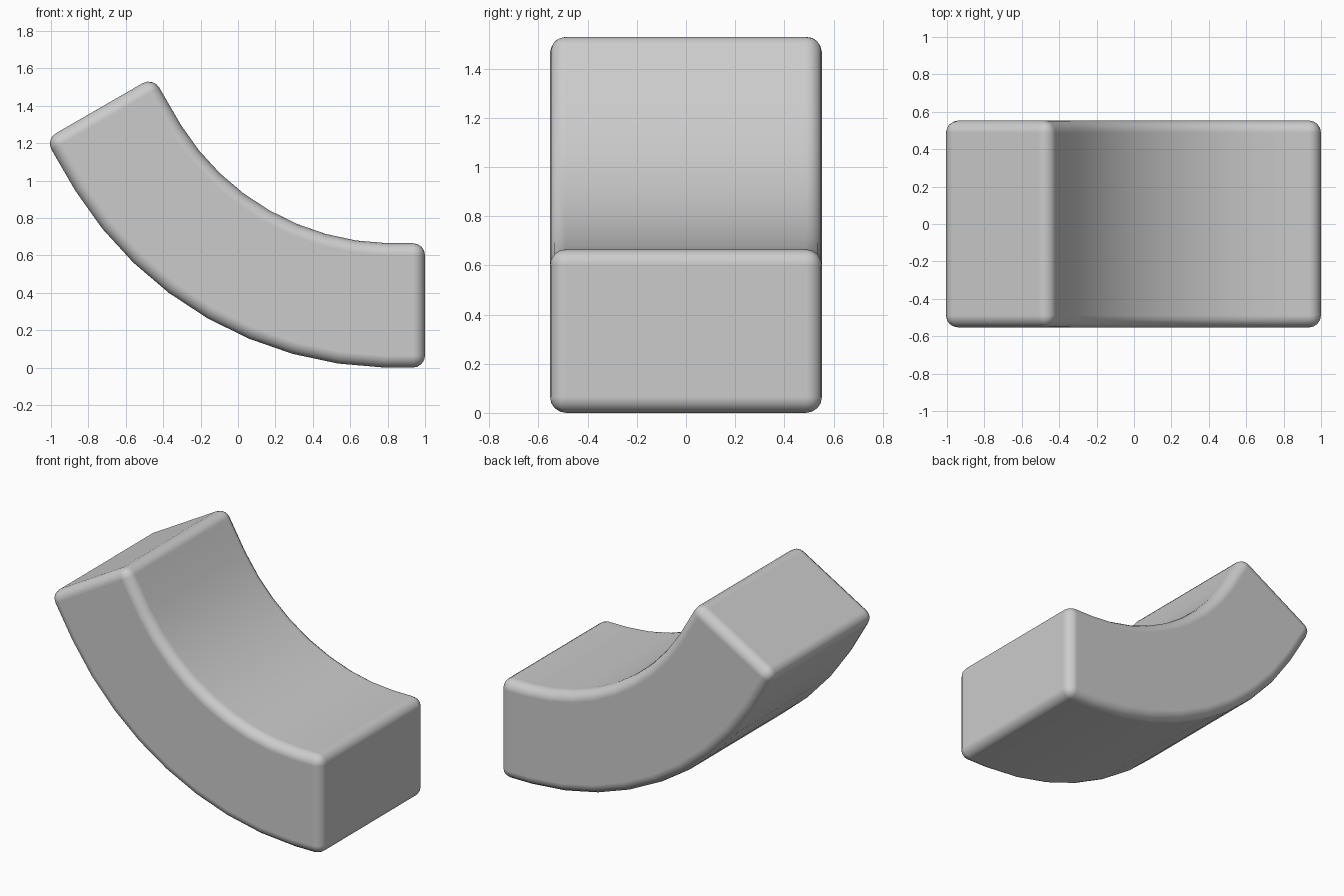
import bpy, bmesh, math

if "Cube" in bpy.data.objects:
    bpy.data.objects.remove(bpy.data.objects["Cube"])

CX, CZ = 0.83, 2.0           # centre of the bend
R_OUT, R_IN = 2.0, 1.335
HALF_Y = 0.553

def section(angle, slide=0.0, face=None):
    """Outer and inner point at an angle from straight down, slid along the tangent."""
    f = math.radians(angle)
    return [(CX - r * math.sin(f) - slide * math.cos(f),
             CZ - r * math.cos(f) + slide * math.sin(f)) for r in (R_OUT, R_IN)]

# Straight end, curved body, straight end
sections = [section(0, -0.17)]
sections += [section(1.4 + 7.1 * k) for k in range(9)]
sections += [section(60, 0.255)]

bm = bmesh.new()
rings = []
for (ox, oz), (ix, iz) in sections:
    rings.append([bm.verts.new(p) for p in (
        (ox, -HALF_Y, oz), (ox, HALF_Y, oz), (ix, HALF_Y, iz), (ix, -HALF_Y, iz))])
for a, b in zip(rings, rings[1:]):
    for i in range(4):
        j = (i + 1) % 4
        bm.faces.new((a[i], a[j], b[j], b[i]))
bm.faces.new(rings[0])
bm.faces.new(rings[-1])
bmesh.ops.recalc_face_normals(bm, faces=bm.faces)

mesh = bpy.data.meshes.new("curved_block")
bm.to_mesh(mesh)
bm.free()
block = bpy.data.objects.new("curved_block", mesh)
bpy.context.collection.objects.link(block)
for p in mesh.polygons:
    p.use_smooth = True

# Rounded edges
bev = block.modifiers.new("rounded_edges", 'BEVEL')
bev.width = 0.065
bev.segments = 4
bev.limit_method = 'ANGLE'
bev.angle_limit = math.radians(40)
bev.harden_normals = True
